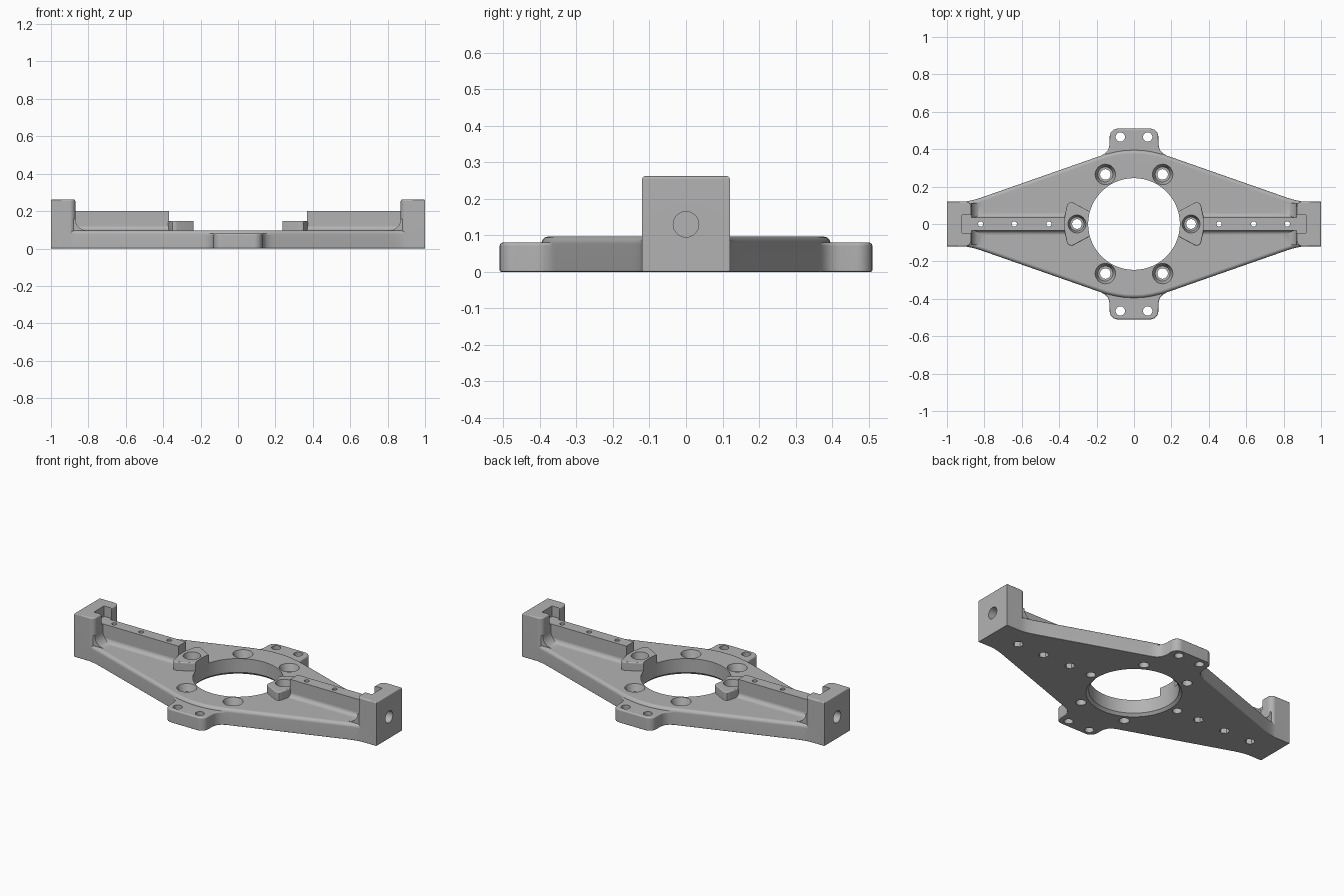
import bpy, bmesh
from math import cos, sin, pi, radians
from mathutils import Matrix, Vector

old = bpy.data.objects.get("Cube")
if old:
    bpy.data.objects.remove(old, do_unlink=True)

grey = bpy.data.materials.new("machined grey")
grey.use_nodes = True
COLOUR = (0.45, 0.45, 0.45, 1)
grey.diffuse_color = COLOUR
bsdf = next(n for n in grey.node_tree.nodes if n.type == 'BSDF_PRINCIPLED')
bsdf.inputs["Base Color"].default_value = COLOUR


def finish(bm, name):
    bmesh.ops.recalc_face_normals(bm, faces=bm.faces)
    mesh = bpy.data.meshes.new(name)
    bm.to_mesh(mesh)
    bm.free()
    mesh.materials.append(grey)
    ob = bpy.data.objects.new(name, mesh)
    bpy.context.collection.objects.link(ob)
    return ob


def prism(name, pts, lo, hi, axis='Z', top=0.0, bottom=0.0):
    """Extrude an outline along an axis, rounding the rim at either end."""
    place = {'Z': lambda a, b, h: (a, b, h),
             'X': lambda a, b, h: (h, a, b),
             'Y': lambda a, b, h: (a, h, b)}[axis]
    bm = bmesh.new()
    rings = [[bm.verts.new(place(a, b, h)) for a, b in pts] for h in (lo, hi)]
    low, high = [bm.faces.new(r) for r in rings]
    n = len(pts)
    for i in range(n):
        j = (i + 1) % n
        bm.faces.new((rings[0][i], rings[0][j], rings[1][j], rings[1][i]))
    bmesh.ops.recalc_face_normals(bm, faces=bm.faces)
    rims = [(list(high.edges), top), (list(low.edges), bottom)]
    for edges, size in rims:
        if size:
            bmesh.ops.bevel(bm, geom=edges, offset=size, segments=3,
                            profile=0.5, affect='EDGES')
    return finish(bm, name)


def cone(x, y, z0, z1, r0, r1, sides=32):
    bm = bmesh.new()
    move = Matrix.Translation(Vector((x, y, (z0 + z1) / 2)))
    bmesh.ops.create_cone(bm, cap_ends=True, segments=sides, radius1=r0,
                          radius2=r1, depth=z1 - z0, matrix=move)
    return finish(bm, "hole_cutter")


def arc(cx, cy, r, start, end, steps=6):
    angles = [radians(start + (end - start) * i / steps) for i in range(steps + 1)]
    return [(cx + r * cos(a), cy + r * sin(a)) for a in angles]


def flip_b(pts):
    """Close a half outline by mirroring its second coordinate."""
    return pts + [(a, -b) for a, b in reversed(pts) if abs(b) > 1e-6]


def flip_a(pts):
    """Close a half outline by mirroring its first coordinate."""
    return pts + [(-a, b) for a, b in reversed(pts) if abs(a) > 1e-6]


def side(pts, s):
    return [(a * s, b) for a, b in pts]


def combine(target, other, operation):
    mod = target.modifiers.new("join", 'BOOLEAN')
    mod.operation, mod.object, mod.solver = operation, other, 'EXACT'
    bpy.context.view_layer.objects.active = target
    bpy.ops.object.modifier_apply(modifier=mod.name)
    bpy.data.objects.remove(other, do_unlink=True)


# Diamond base plate with flared ends and a rounded middle
edge = [(0.95, 0.117), (0.9, 0.12), (0.86, 0.128), (0.82, 0.14), (0.78, 0.154),
        (0.2, 0.357), (0.15, 0.374), (0.1, 0.386), (0.05, 0.394), (0, 0.396)]
plate = prism("mounting_plate", flip_b(edge + [(-a, b) for a, b in reversed(edge[:-1])]),
              0, 0.097, top=0.02, bottom=0.004)

parts = []
# Front and back tabs
tab = flip_a(arc(0.087, 0.467, 0.043, 90, 0)
             + [(0.131, 0.42), (0.139, 0.395), (0.155, 0.377), (0.19, 0.358), (0.18, 0.3)])
for s in (1, -1):
    parts.append(prism("tab", [(a, b * s) for a, b in tab], 0, 0.08, top=0.008, bottom=0.004))

for s in (1, -1):
    # End block with rounded inner corners
    block = flip_b([(1, 0.12)] + arc(0.9, 0.09, 0.03, 90, 180))
    parts.append(prism("end_block", side(block, s), 0, 0.262, top=0.008, bottom=0.004))
    # Fillet from the plate up to the block
    ramp = [(0.79, 0.08), (0.79, 0.097)] + arc(0.81, 0.157, 0.06, -90, 0) + [(0.91, 0.157), (0.91, 0.08)]
    parts.append(prism("block_fillet", side(ramp, s), -0.112, 0.112, 'Y'))
    # Raised rail with filleted foot
    rail = flip_a([(0.035, 0.2)] + arc(0.06, 0.122, 0.025, 180, 270) + [(0.06, 0.08)])
    parts.append(prism("rail", rail, *sorted((s * 0.37, s * 0.93)), 'X'))
    # Boss beside the bore
    boss = flip_b([(0.22, 0.05), (0.25, 0.074), (0.325, 0.114), (0.338, 0.116),
                   (0.35, 0.112), (0.358, 0.1), (0.373, 0.035)])
    parts.append(prism("boss", side(boss, s), 0.05, 0.147, top=0.006))
for part in parts:
    combine(plate, part, 'UNION')

# Central bore with a chamfered lower rim
cuts = [cone(0, 0, -0.1, 0.3, 0.245, 0.245, 96),
        cone(0, 0, -0.01, 0.015, 0.27, 0.245, 96)]
for sx in (1, -1):
    for sy in (1, -1):
        # Countersunk plate holes and plain tab holes
        x, y = sx * 0.153, sy * 0.265
        cuts += [cone(x, y, -0.1, 0.3, 0.028, 0.028),
                 cone(x, y, 0.055, 0.0975, 0.04, 0.055),
                 cone(sx * 0.073, sy * 0.465, -0.1, 0.3, 0.025, 0.025)]
    # Boss holes
    cuts += [cone(sx * 0.305, 0, -0.1, 0.3, 0.026, 0.026),
             cone(sx * 0.305, 0, 0.09, 0.148, 0.037, 0.048)]
    # Rail holes with hexagonal pockets below
    for x in (0.455, 0.64, 0.82):
        cuts += [cone(sx * x, 0, -0.1, 0.3, 0.014, 0.014, 24),
                 cone(sx * x, 0, -0.1, 0.1, 0.029, 0.029, 6)]
    # Notch in the end block and screw hole through its outer face
    notch = [(0.8, 0.2), (0.92, 0.2), (0.92, 0.4), (0.8, 0.4)]
    cuts.append(prism("notch_cutter", side(notch, sx), -0.048, 0.048, 'Y'))
    cuts.append(prism("screw_cutter", arc(0, 0.13, 0.035, 0, 348.75, 31),
                      *sorted((sx * 0.9, sx * 1.1)), 'X'))
for cut in cuts:
    cut.hide_render = True
    combine(plate, cut, 'DIFFERENCE')

# Smooth the rounded edges, keep the machined ones sharp
bpy.ops.object.select_all(action='DESELECT')
plate.select_set(True)
bpy.context.view_layer.objects.active = plate
bpy.ops.object.shade_smooth_by_angle(angle=radians(35))
weighted = plate.modifiers.new("even shading", 'WEIGHTED_NORMAL')
weighted.keep_sharp = True
